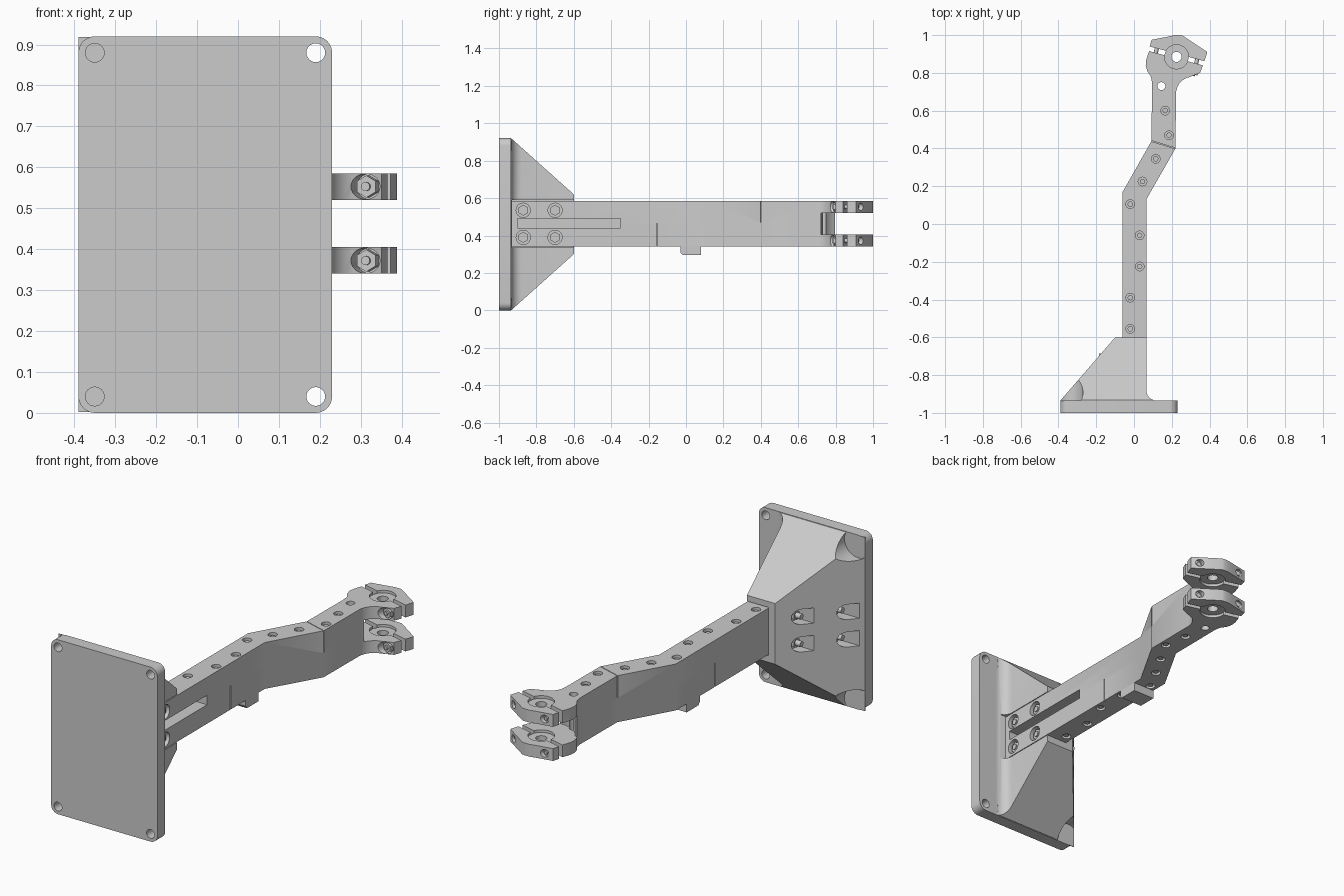
import bpy, bmesh, math
from mathutils import Matrix, Vector

if "Cube" in bpy.data.objects:
    bpy.data.objects.remove(bpy.data.objects["Cube"], do_unlink=True)

grey = bpy.data.materials.new("plain grey")
grey.use_nodes = True
grey.diffuse_color = (0.6, 0.6, 0.6, 1)
grey.node_tree.nodes["Principled BSDF"].inputs["Base Color"].default_value = (0.6, 0.6, 0.6, 1)


def finish(name, bm):
    bmesh.ops.recalc_face_normals(bm, faces=bm.faces)
    me = bpy.data.meshes.new(name)
    bm.to_mesh(me)
    bm.free()
    me.materials.append(grey)
    ob = bpy.data.objects.new(name, me)
    bpy.context.collection.objects.link(ob)
    return ob


def prism(name, pts, z0, z1, slopes=(), turn=Matrix()):
    """Extrude an XY outline, trim it with (point, normal) planes, then turn it."""
    bm = bmesh.new()
    face = bm.faces.new([bm.verts.new((x, y, z0)) for x, y in pts])
    ext = bmesh.ops.extrude_face_region(bm, geom=[face])
    bmesh.ops.translate(bm, vec=(0, 0, z1 - z0),
                        verts=[v for v in ext["geom"] if isinstance(v, bmesh.types.BMVert)])
    for co, no in slopes:
        bmesh.ops.bisect_plane(bm, geom=bm.verts[:] + bm.edges[:] + bm.faces[:],
                               plane_co=co, plane_no=no, clear_outer=True)
        bmesh.ops.holes_fill(bm, edges=[e for e in bm.edges if e.is_boundary])
    bm.transform(turn)
    return finish(name, bm)


def box(name, x0, x1, y0, y1, z0, z1):
    return prism(name, [(x0, y0), (x1, y0), (x1, y1), (x0, y1)], z0, z1)


def rod(name, a, b, r, sides=24):
    """Cylinder from point a to point b."""
    a, b = Vector(a), Vector(b)
    bm = bmesh.new()
    bmesh.ops.create_cone(bm, cap_ends=True, segments=sides, radius1=r, radius2=r, depth=(b - a).length)
    bm.transform((b - a).to_track_quat("Z", "Y").to_matrix().to_4x4())
    bmesh.ops.translate(bm, vec=(a + b) / 2, verts=bm.verts)
    return finish(name, bm)


def activate(ob):
    bpy.ops.object.select_all(action="DESELECT")
    ob.select_set(True)
    bpy.context.view_layer.objects.active = ob


def cut(targets, cutters):
    for ob in targets:
        activate(ob)
        for c in cutters:
            m = ob.modifiers.new("cut", "BOOLEAN")
            m.operation, m.solver, m.object = "DIFFERENCE", "EXACT", c
            bpy.ops.object.modifier_apply(modifier=m.name)
    for c in cutters:
        bpy.data.objects.remove(c, do_unlink=True)


def arc(cx, cy, r, a0, a1, n=6):
    return [(cx + r * math.cos(math.radians(a0 + (a1 - a0) * i / n)),
             cy + r * math.sin(math.radians(a0 + (a1 - a0) * i / n))) for i in range(n + 1)]


# Mounting plate: rounded outline, stood upright
XL, XR, TOP, BACK = -0.39, 0.23, 0.92, -0.935
outline = (arc(XL + .04, .04, .04, 180, 270) + arc(XR - .04, .04, .04, 270, 360)
           + arc(XR - .04, TOP - .04, .04, 0, 90) + arc(XL + .04, TOP - .04, .04, 90, 180))
plate = prism("mounting_plate", outline, 1, -BACK, turn=Matrix.Rotation(math.pi / 2, 4, "X"))
corners = [(x, z) for x in (XL + .04, XR - .04) for z in (.04, TOP - .04)]
cut([plate], [rod("hole", (x, -1.1, z), (x, -.8, z), .023) for x, z in corners])

# Tapered gusset behind the plate
AX0, AX1, Z0, ZM, Z1 = -0.06, 0.065, 0.34, 0.465, 0.585
shape = ([(XL, BACK - .003), (XL, BACK), (-.1, -.6), (AX1, -.6)]
         + arc(.12, BACK + .055, .055, 180, 270) + [(.12, BACK - .003)])
gusset = prism("gusset", shape, .002, TOP - .002, [((0, BACK, TOP), (0, .30, .335)),
                                                   ((0, BACK, 0), (0, .30, -.335))])
bolts = [(y, z) for y in (-.87, -.7) for z in (.39, .535)]
floor = {-.87: -.25, -.7: -.13}
cut([gusset], [rod("scoop", (x, BACK, z), (x, -.5, z), .08, 32) for x, z in corners]
    + [rod("pocket", (floor[y], y, z), (-.6, y, z), .04) for y, z in bolts]
    + [box("pocket_mouth", -.6, floor[y], y - .045, y, z - .04, z + .04) for y, z in bolts]
    + [box("channel", AX0, .3, -.93, -.5, Z0 - .004, Z1 + .004)])

# Cranked arm, an upper and a lower half
arm_outline = ([(AX0, -.93), (AX1, -.93), (AX1, .13), (.22, .4), (.222, .69)]
               + arc(.312, .69, .09, 180, 100)
               + [(.35, .8), (.365, .84), (.08, .915), (.065, .87), (.062, .84),
                  (.07, .81), (.09, .78), (.095, .75), (.093, .44), (AX0, .17)])
lower = prism("arm_lower", arm_outline, Z0, ZM)
upper = prism("arm_upper", arm_outline, ZM, Z1)
CX, CY = .225, .885
holes = [(-.02, -.555), (-.02, -.39), (.03, -.225), (.03, -.06), (-.02, .105),
         (.045, .225), (.115, .345), (.185, .47), (.165, .6)]
cut([lower, upper],
    [rod("fork_gap", (CX, CY, .405), (CX, CY, .52), .163, 48),
     box("fork_mouth", -.1, .5, .797, 1.1, .405, .52),
     rod("tube_bore", (CX, CY, 0), (CX, CY, 1), .064, 32),
     rod("open_hole", (.145, .73, 0), (.145, .73, 1), .021),
     box("slot", 0, .2, -.9, -.35, .44, .49)]
    + [rod("counterbore", (.035, y, z), (.2, y, z), .038) for y, z in bolts])
cut([lower], [rod("bore", (x, y, 0), (x, y, Z0 + .03), .023) for x, y in holes]
    + [box("seam", a, b, -.158, -.153, .3, .5) for a, b in ((-.2, -.05), (.055, .2))])
cut([upper], [rod("bore", (x, y, 1), (x, y, Z1 - .03), .023) for x, y in holes]
    + [prism("seam", [(.05, .4502), (.27, .3825), (.27, .3865), (.05, .4542)], ZM + .005, .7)])

# Clamp jaws closing the fork, with a recessed ring in each bore
jaw_outline = [(.083, .94), (.373, .862), (.388, .91), (.257, .998), (.24, 1),
               (.215, 1), (.18, .992), (.093, .975)]
levels = ((Z0, .405), (.52, Z1))
jaws = [prism("clamp_jaw", jaw_outline, a, b) for a, b in levels]
cut(jaws, [rod("bore", (CX, CY, 0), (CX, CY, 1), .064, 32)])
rings = [rod("clamp_ring", (CX, CY, a + .014), (CX, CY, b - .014), .064, 32) for a, b in levels]
cut(rings, [rod("bore", (CX, CY, 0), (CX, CY, 1), .027)])

# Clamp screws run square to the jaw gap, in recessed pockets
across = Vector((.26, .966, 0))
for z in (.372, .553):
    for x, y in ((.118, .918), (.332, .862)):
        p = Vector((x, y, z))
        cut(jaws, [rod("head_pocket", p + across * .055, p + across * .3, .02)])
        rod("clamp_screw", p - across * .08, p + across * .062, .011, 16)
    cut([lower, upper], [rod("nut_pocket", p - across * .2, p - across * .045, .031)])
    rod("clamp_nut", p - across * .072, p - across * .04, .027, 6)

# Screws through the arm
for x, y in holes:
    rod("arm_screw", (x, y, Z0 + .005), (x, y, Z1 - .01), .014, 16)
    rod("screw_nut", (x, y, Z0 + .015), (x, y, Z0 + .04), .021, 6)

# Cross bolts fixing the arm to the gusset
for y, z in bolts:
    rod("cross_bolt", (floor[y] - .055, y, z), (.058, y, z), .015, 16)
    rod("cross_bolt_nut", (.03, y, z), (.052, y, z), .029, 6)
    rod("cross_bolt_head", (floor[y] - .025, y, z), (floor[y] + .01, y, z), .027, 6)

# Stop block under the arm
prism("stop_block", [(-.03, Z0 + .003), (-.03, .31), (-.018, .295), (.08, .295), (.08, Z0 + .003)],
      AX0, AX1, turn=Matrix(((0, 0, 1, 0), (1, 0, 0, 0), (0, 1, 0, 0), (0, 0, 0, 1))))

for ob in bpy.context.scene.objects:
    if ob.type == "MESH":
        activate(ob)
        bpy.ops.object.shade_smooth_by_angle(angle=math.radians(30))
